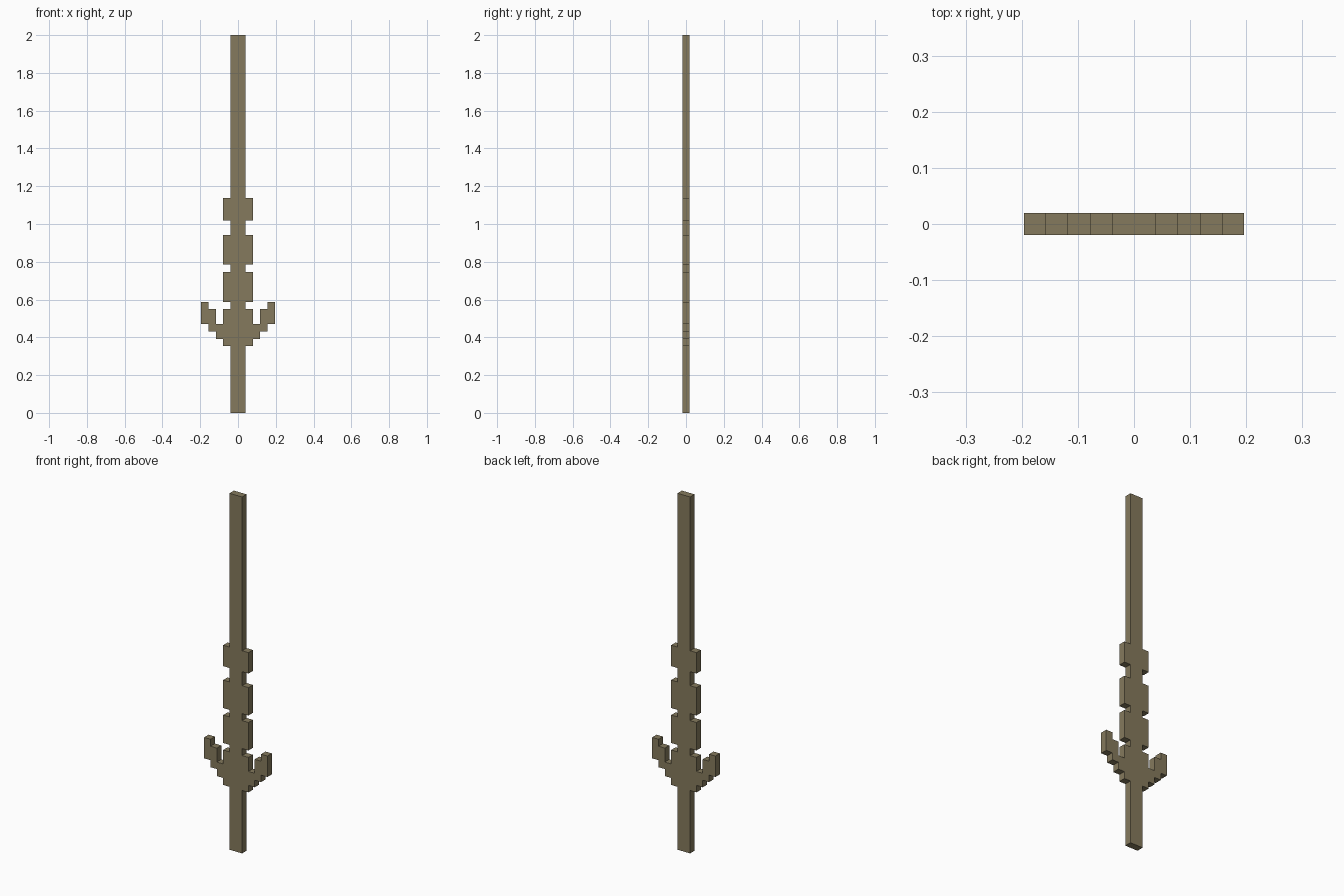
import bpy
import bmesh
from mathutils import Vector

cube = bpy.data.objects.get("Cube")
if cube:
    bpy.data.objects.remove(cube, do_unlink=True)

HEIGHT = 51            # total height in square units
UNIT = 2 / HEIGHT      # size of one square unit


def make_material(name, color):
    mat = bpy.data.materials.new(name)
    mat.use_nodes = True
    mat.diffuse_color = color
    mat.node_tree.nodes["Principled BSDF"].inputs["Base Color"].default_value = color
    return mat


def extrude_outline(name, outline, depth, mat):
    """Make a flat plate from (x, z) points, centred on y = 0."""
    bm = bmesh.new()
    verts = [bm.verts.new((x * UNIT, -depth / 2, z * UNIT)) for x, z in outline]
    face = bm.faces.new(verts)
    result = bmesh.ops.extrude_face_region(bm, geom=[face])
    moved = [v for v in result["geom"] if isinstance(v, bmesh.types.BMVert)]
    bmesh.ops.translate(bm, verts=moved, vec=Vector((0, depth, 0)))
    bmesh.ops.recalc_face_normals(bm, faces=bm.faces)
    mesh = bpy.data.meshes.new(name)
    bm.to_mesh(mesh)
    bm.free()
    mesh.materials.append(mat)
    obj = bpy.data.objects.new(name, mesh)
    bpy.context.collection.objects.link(obj)
    return obj


# Foot of the grip
half = [(1, 0)]

# Underside of the guard: a staircase out to the prong
for step in range(1, 5):
    half += [(step, step + 8), (step + 1, step + 8)]

# Prong tip, inner notch and guard block
half += [(5, 15), (4, 15), (4, 14), (3, 14), (3, 12), (2, 12), (2, 14), (1, 14)]

# Collars up the blade
for low, high in [(15, 19), (20, 24), (26, 29)]:
    half += [(1, low), (2, low), (2, high), (1, high)]

# Blade tip
half.append((1, HEIGHT))

# Mirror the half outline and give it one unit of thickness
outline = half + [(-x, z) for x, z in reversed(half)]
bronze = make_material("dull_bronze", (0.235, 0.195, 0.11, 1))
extrude_outline("sword", outline, UNIT, bronze)
